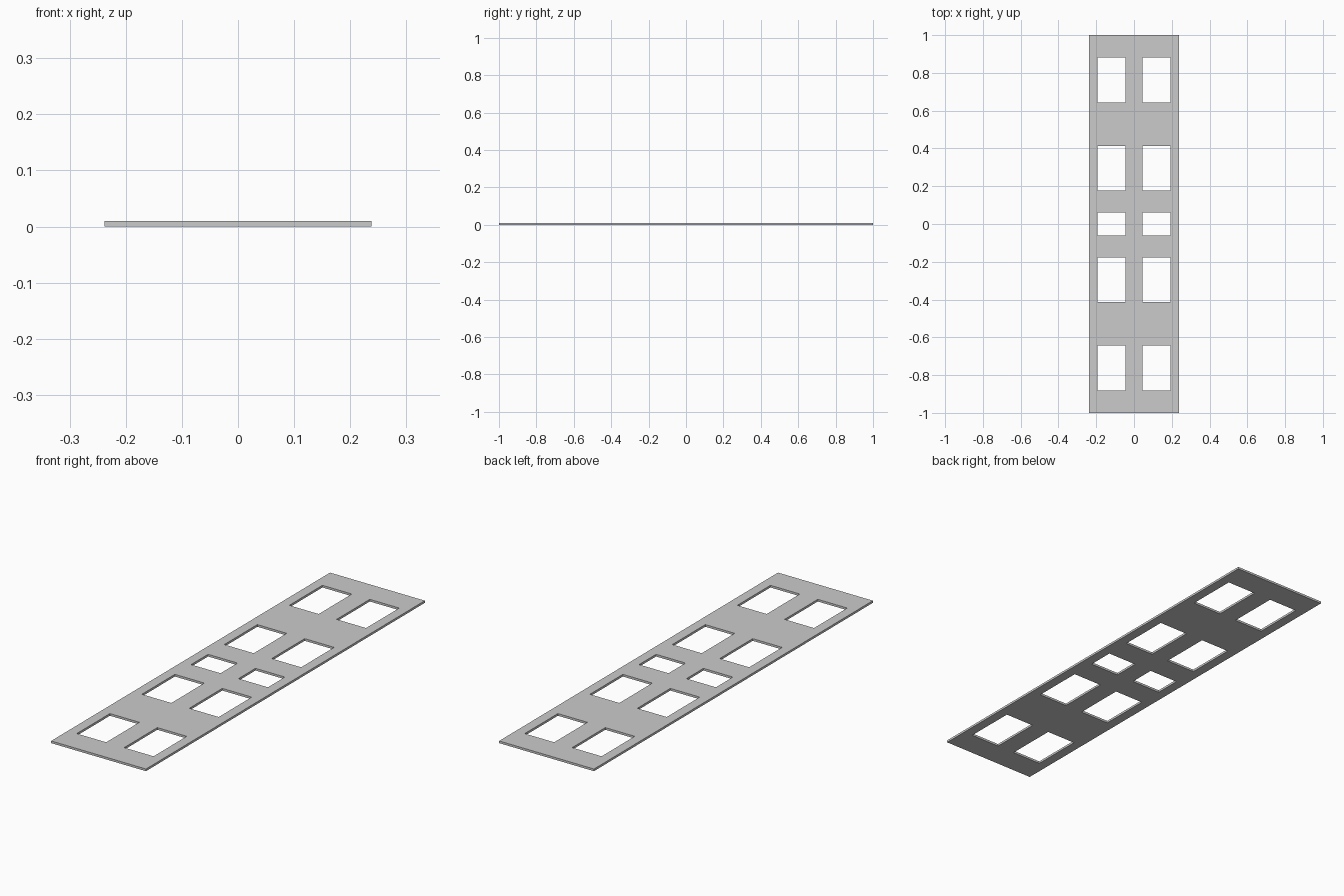
import bpy, bmesh

if "Cube" in bpy.data.objects:
    bpy.data.objects.remove(bpy.data.objects["Cube"])

THICK = 0.01
# Grid lines: plate edges and window edges, mirrored about both axes
half_x = [0.045, 0.193, 0.238]
half_y = [0.061, 0.177, 0.414, 0.643, 0.881, 1.0]
xs = [-v for v in reversed(half_x)] + half_x
ys = [-v for v in reversed(half_y)] + half_y


def is_window(x, y):
    # Two columns of openings, five rows
    in_column = 0.045 < abs(x) < 0.193
    in_row = abs(y) < 0.061 or 0.177 < abs(y) < 0.414 or 0.643 < abs(y) < 0.881
    return in_column and in_row


# Flat sheet of cells with the windows left out
bm = bmesh.new()
grid = [[bm.verts.new((x, y, 0)) for y in ys] for x in xs]
for i in range(len(xs) - 1):
    for j in range(len(ys) - 1):
        if not is_window((xs[i] + xs[i + 1]) / 2, (ys[j] + ys[j + 1]) / 2):
            bm.faces.new((grid[i][j], grid[i + 1][j], grid[i + 1][j + 1], grid[i][j + 1]))

# Thicken the sheet into a closed plate
ext = bmesh.ops.extrude_face_region(bm, geom=bm.faces[:], use_keep_orig=True)
top = [g for g in ext["geom"] if isinstance(g, bmesh.types.BMVert)]
bmesh.ops.translate(bm, verts=top, vec=(0, 0, THICK))
bmesh.ops.recalc_face_normals(bm, faces=bm.faces[:])

mesh = bpy.data.meshes.new("window_plate")
bm.to_mesh(mesh)
bm.free()
plate = bpy.data.objects.new("window_plate", mesh)
bpy.context.collection.objects.link(plate)
